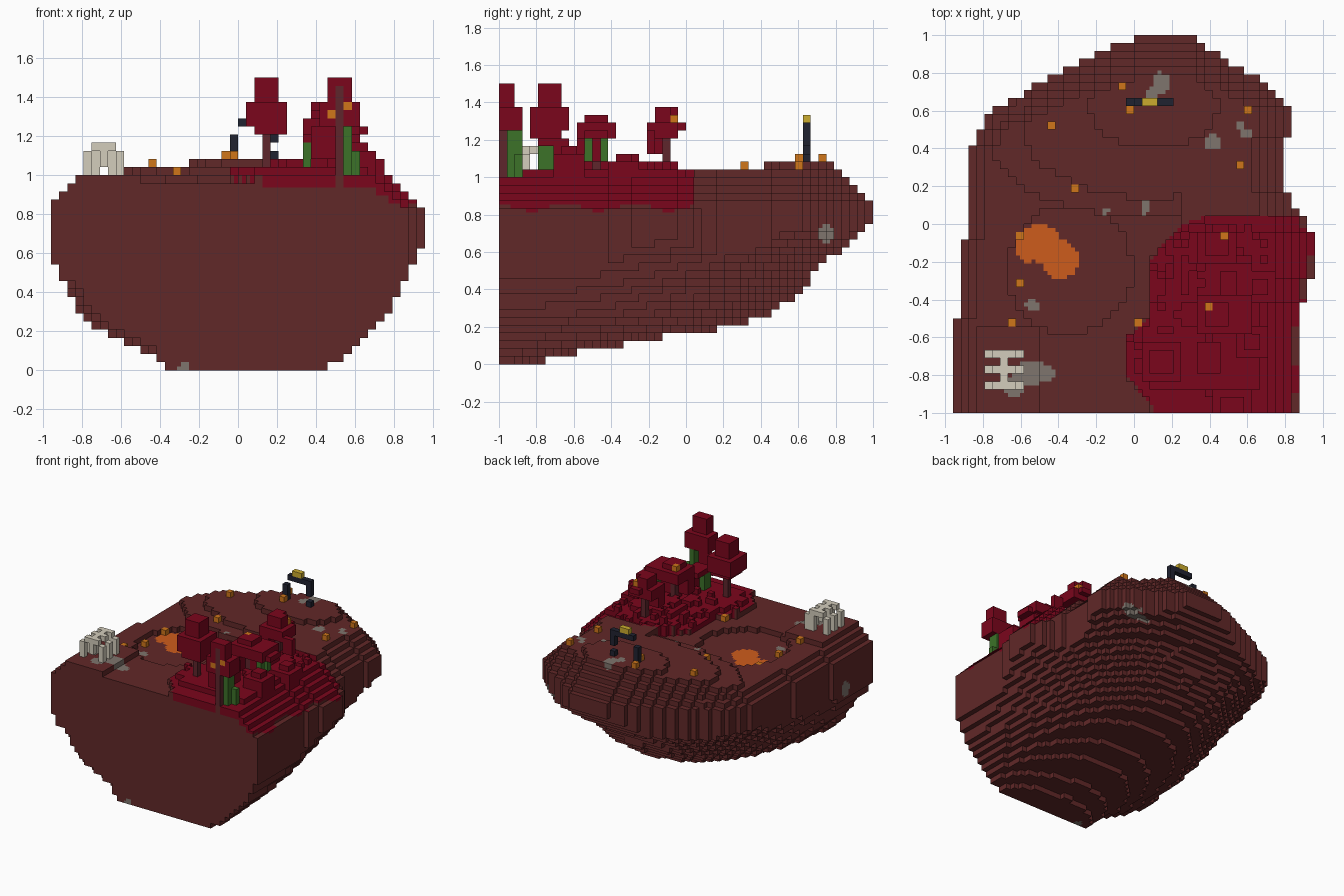
import bpy, math, random
from mathutils import Vector

random.seed(4)
if "Cube" in bpy.data.objects:
    bpy.data.objects.remove(bpy.data.objects["Cube"], do_unlink=True)

V = 1 / 24  # block size


def material(name, *srgb):
    rgb = [((c / 255 + 0.055) / 1.055) ** 2.4 for c in srgb]
    m = bpy.data.materials.new(name)
    m.use_nodes = True
    m.diffuse_color = (*rgb, 1)
    m.node_tree.nodes["Principled BSDF"].inputs["Base Color"].default_value = (*rgb, 1)
    return m


BROWN = material("brown stone", 97, 40, 40)
CRIMSON = material("crimson growth", 123, 5, 28)
LAVA = material("lava orange", 206, 92, 28)
GLOW = material("glow amber", 208, 118, 26)
ROCK = material("grey gravel", 126, 117, 109)
BONE = material("bone", 212, 205, 188)
BLACK = material("dark glass stone", 32, 34, 48)
GOLD = material("gold", 203, 172, 46)
GREEN = material("vine green", 60, 114, 40)
TRUNK = material("trunk maroon", 95, 38, 44)


def interp(table, x):
    if x <= table[0][0]:
        return table[0][1]
    for (a, p), (b, q) in zip(table, table[1:]):
        if x <= b:
            return p + (q - p) * (x - a) / (b - a)
    return table[-1][1]


def build(name, cells, mats, rule=None, cuts=1):
    """Skin of a block set; cuts splits each face so the rule can paint finely."""
    verts, faces, index, slots = [], [], {}, []

    def vert(p):
        key = tuple(round(c * 2) for c in p)
        if key not in index:
            index[key] = len(verts)
            verts.append([c * V for c in p])
        return index[key]

    for cell in cells:
        for axis in range(3):
            for side in (0, 1):
                near = list(cell)
                near[axis] += 2 * side - 1
                if tuple(near) in cells:
                    continue
                u, w = Vector(), Vector()
                u[(axis + 1) % 3] = w[(axis + 2) % 3] = 1 / cuts
                if not side:
                    u, w = w, u
                start = Vector(cell)
                start[axis] += side
                for a in range(cuts):
                    for b in range(cuts):
                        p = start + u * a + w * b
                        faces.append([vert(q) for q in (p, p + u, p + u + w, p + w)])
                        slots.append(rule((p + (u + w) / 2) * V, axis) if rule else 0)
    mesh = bpy.data.meshes.new(name)
    mesh.from_pydata(verts, [], faces)
    for m in mats:
        mesh.materials.append(m)
    mesh.polygons.foreach_set("material_index", slots)
    obj = bpy.data.objects.new(name, mesh)
    bpy.context.collection.objects.link(obj)


def box(x0, x1, y0, y1, z0, z1):
    r = [range(round(a / V), max(round(b / V), round(a / V) + 1))
         for a, b in ((x0, x1), (y0, y1), (z0, z1))]
    return {(i, j, k) for i in r[0] for j in r[1] for k in r[2]}


# Island outline from above
LEFT = [(-.52, -.96), (-.48, -.92), (-.1, -.92), (-.06, -.875), (.36, -.875), (.5, -.81),
        (.6, -.75), (.69, -.6), (.77, -.48), (.85, -.31), (.94, -.12), (.98, 0)]
RIGHT = [(-.6, .875), (-.4, .9), (-.27, .95), (-.06, .95), (0, .92), (.1, .85), (.2, .79),
         (.4, .79), (.48, .83), (.6, .83), (.69, .74), (.77, .65), (.85, .52), (.98, .33)]
# Reach of each layer of the underside, by height: left, right, back, roundness
WEST = [(0, .375), (.04, .42), (.21, .75), (.29, .82), (.375, .88), (.5, .92), (.58, .97), (.8, 1.05)]
EAST = [(0, .45), (.04, .54), (.25, .75), (.375, .83), (.54, .92), (.63, .97), (.8, 1.05)]
BACK = [(0, .21), (.04, .37), (.083, .66), (.125, .87), (.167, 1.16), (.21, 1.33), (.25, 1.42),
        (.33, 1.54), (.42, 1.63), (.54, 1.71), (.58, 1.79), (.66, 1.9), (.71, 1.96), (.75, 2.05)]
ROUND = [(0, 2), (.4, 2.3), (.65, 3), (.83, 5)]
GROWTH_EDGE = [(-1, .12), (-.8, -.04), (-.6, -.04), (-.5, .08), (-.2, .08), (0, .25), (.04, .38)]


def in_growth(x, y):
    return y < .042 and x > interp(GROWTH_EDGE, y)


def in_oval(x, y, cx, cy, rx, ry):
    return ((x - cx) / rx) ** 2 + ((y - cy) / ry) ** 2 < 1


def ground(x, y):
    """Surface level in blocks before the rim is rounded off."""
    if in_growth(x, y):
        depth = min(x - interp(GROWTH_EDGE, y), .06 - y, .9 - x)
        limit = 0 if y < -.88 else 1 if y < -.65 else 2
        return 24 + min(limit, min(1, int(depth / .1)) + random.choice((0, 0, 1)))
    if in_oval(x, y, .1, .62, .34, .22):
        return 26
    if in_oval(x, y, .1, .52, .7, .38) or (x > .25 and y > 0):
        return 25
    if in_oval(x, y, .05, .5, .85, .46) or x > .25 or (x < -.5 and y < -.55):
        return 24
    return 22 if in_oval(x, y, -.34, -.24, .33, .34) else 23


def inside(x, y):
    return y < 1 and interp(LEFT, y) < x < interp(RIGHT, y)


def underside(x, y):
    """Lowest layer that reaches out to this column."""
    for k in range(20):
        z = k * V
        wide = interp(EAST if x > 0 else WEST, z)
        if x < 0 and .08 < z < .45:  # front left corner draws in
            wide -= .08 * max(0, -.8 - y) / .2
        n = interp(ROUND, z)
        if (abs(x) / wide) ** n + ((y + 1 - V / 2) / interp(BACK, z)) ** n < 1:
            return k
    return 20


island, tops = set(), {}
for j in range(-24, 24):
    y = (j + .5) * V
    for i in range(-23, 23):
        x = (i + .5) * V
        if not inside(x, y):
            continue
        low = underside(x, y)
        steps = 0
        while steps < 6 and all(inside(x + a * V, y + b * V) for a, b in
                                ((-steps - 1, 0), (steps + 1, 0), (0, steps + 1))):
            steps += 1
        high = min(ground(x, y), (20 if x > .6 and y < .1 else 21) + steps)
        tops[i, j] = high
        island |= {(i, j, k) for k in range(min(low, high - 1), high)}

# Gravel patches as centre and radii
GRAVEL = [(.14, .75, 1.08, .045, .06, .1), (.1, .69, 1.08, .035, .04, .1),
          (.42, .43, 1.04, .045, .045, .1), (.56, .52, 1.04, .025, .03, .1),
          (.59, .48, 1.04, .03, .03, .1),
          (-.15, .07, .96, .025, .025, .1), (.06, .09, .96, .025, .045, .1),
          (-.54, -.43, .96, .045, .03, .1), (-.53, -.79, 1, .12, .06, .1),
          (-.64, -.87, 1, .05, .05, .1), (.6, .75, .7, .25, .045, .05),
          (-.95, -.65, .62, .1, .05, .06), (-.28, -1, .01, .03, .06, .03)]
LAVA_POOL = [(-.5, -.1, .11, .1), (-.39, -.19, .1, .1), (-.56, -.12, .07, .08)]


def paint_island(p, axis):
    x, y, z = p
    edge = .84 if x > .78 else .875 if x > .7 else .915
    foot = y < -.95 and .5 < x < .542
    if in_growth(x, y) and not foot and z > edge + .02 * math.sin(y * 17):
        return 1
    if axis == 2 and z > .8 and any(in_oval(x, y, *pool) for pool in LAVA_POOL):
        return 2
    for cx, cy, cz, rx, ry, rz in GRAVEL:
        if ((x - cx) / rx) ** 2 + ((y - cy) / ry) ** 2 + ((z - cz) / rz) ** 2 < 1:
            return 3
    return 0


build("island", island, [BROWN, CRIMSON, LAVA, ROCK], paint_island, 2)

# Glowing blocks set into the caps
front_glow = box(.458, .5, -1, -.958, 1.292, 1.333) | box(.542, .583, -1, -.958, 1.333, 1.375)
middle_glow = box(.375, .417, -.458, -.417, 1.292, 1.333)
back_glow = box(.458, .5, -.083, -.042, 1.292, 1.333)

# Giant fungus trees: stem, wide cap, tall crown
left_stem = box(.125, .167, -.75, -.71, 1, 1.33)
build("left_stem", left_stem, [TRUNK])
build("left_cap", (box(.083, .208, -.79, -.667, 1.25, 1.5) | box(.042, .25, -.833, -.625, 1.25, 1.375)
      | box(.083, .25, -.833, -.67, 1.208, 1.25)) - left_stem, [CRIMSON])
front_stem = box(.5, .542, -1, -.958, 1, 1.44)
build("front_stem", front_stem, [TRUNK])
build("front_cap", (box(.458, .583, -1, -.917, 1.375, 1.5) | box(.417, .625, -1, -.875, 1.25, 1.375)
      | box(.375, .5, -.917, -.875, 1.083, 1.25)) - front_stem - front_glow, [CRIMSON])
build("middle_cap", (box(.375, .5, -.542, -.417, 1.25, 1.333) | box(.333, .625, -.583, -.375, 1.208, 1.292)
      | box(.625, .667, -.542, -.417, 1.208, 1.25) | box(.333, .417, -.583, -.5, 1.08, 1.208)
      | box(.458, .542, -.5, -.458, 1.08, 1.208)) - middle_glow, [CRIMSON])
build("middle_stem", box(.417, .458, -.5, -.458, 1, 1.25), [TRUNK])
build("back_cap", (box(.375, .5, -.167, -.042, 1.292, 1.375) | box(.333, .54, -.208, -.042, 1.208, 1.292)
      | box(.417, .5, -.083, 0, 1.25, 1.292) | box(.333, .417, -.208, -.125, 1.125, 1.208)
      | box(.542, .625, -.208, -.167, 1.125, 1.25))
      - box(.458, .5, -.083, -.042, 1.292, 1.375), [CRIMSON])
build("back_stem", box(.417, .458, -.125, -.083, 1, 1.25), [TRUNK])
build("small_cap", box(.333, .458, -.79, -.625, 1.167, 1.208) | box(.375, .458, -.708, -.625, 1.04, 1.167),
      [CRIMSON])

# Low bushes between the trees
bushes = set()
for x, y, r, top in ((.63, -.62, .08, 1.167), (.66, -.33, .09, 1.125), (.5, -.3, .12, 1.125),
                     (.3, -.5, .08, 1.08)):
    bushes |= box(x - r, x + r, y - r, y + r, .96, top - V)
    bushes |= box(x - r / 2, x + r / 2, y - r / 2, y + r / 2, top - V, top)
build("bushes", bushes, [CRIMSON])

# Hanging vines
vines = box(.54, .583, -.958, -.875, 1, 1.25) | box(.583, .625, -.917, -.875, 1, 1.125)
vines |= box(.333, .375, -.79, -.71, 1.04, 1.167)
vines |= box(.542, .583, -.54, -.5, 1.08, 1.208) | box(.542, .583, -.46, -.417, 1.08, 1.208)
build("vines", vines, [GREEN])

# Rib cage: arched ribs along a spine, with broken stubs hanging inside
ribs = box(-.708, -.667, -.875, -.667, 1.125, 1.167)
for y in (-.875, -.792, -.708):
    ribs |= box(-.75, -.625, y, y + V, 1.125, 1.167)
    for x in (-.792, -.625):
        ribs |= box(x, x + V, y, y + V, 1, 1.125)
ribs |= box(-.75, -.708, -.792, -.75, 1, 1.125) | box(-.667, -.625, -.708, -.667, 1, 1.125)
ribs |= box(-.708, -.667, -.875, -.833, 1.042, 1.125)
build("rib_cage", ribs, [BONE])

# Broken gateway
gate = box(-.042, 0, .625, .667, 1.083, 1.208) | box(0, .208, .625, .667, 1.25, 1.292)
gate |= box(.167, .208, .625, .667, 1.167, 1.25) | box(.167, .208, .625, .667, 1.083, 1.125)
build("gateway", gate, [BLACK])
build("gateway_gold", box(.042, .125, .625, .667, 1.292, 1.333), [GOLD])

# Glowing blocks resting on the ground, together with those in the caps
glow = front_glow | middle_glow | back_glow
for x, y in ((-.07, .73), (-.02, .61), (-.44, .52), (.6, .6), (.56, .31), (-.31, .19),
             (-.6, -.06), (-.6, -.31), (-.65, -.52), (.02, -.52)):
    i, j = math.floor(x / V), math.floor(y / V)
    glow.add((i, j, tops[i, j]))
build("glow_blocks", glow, [GLOW])
